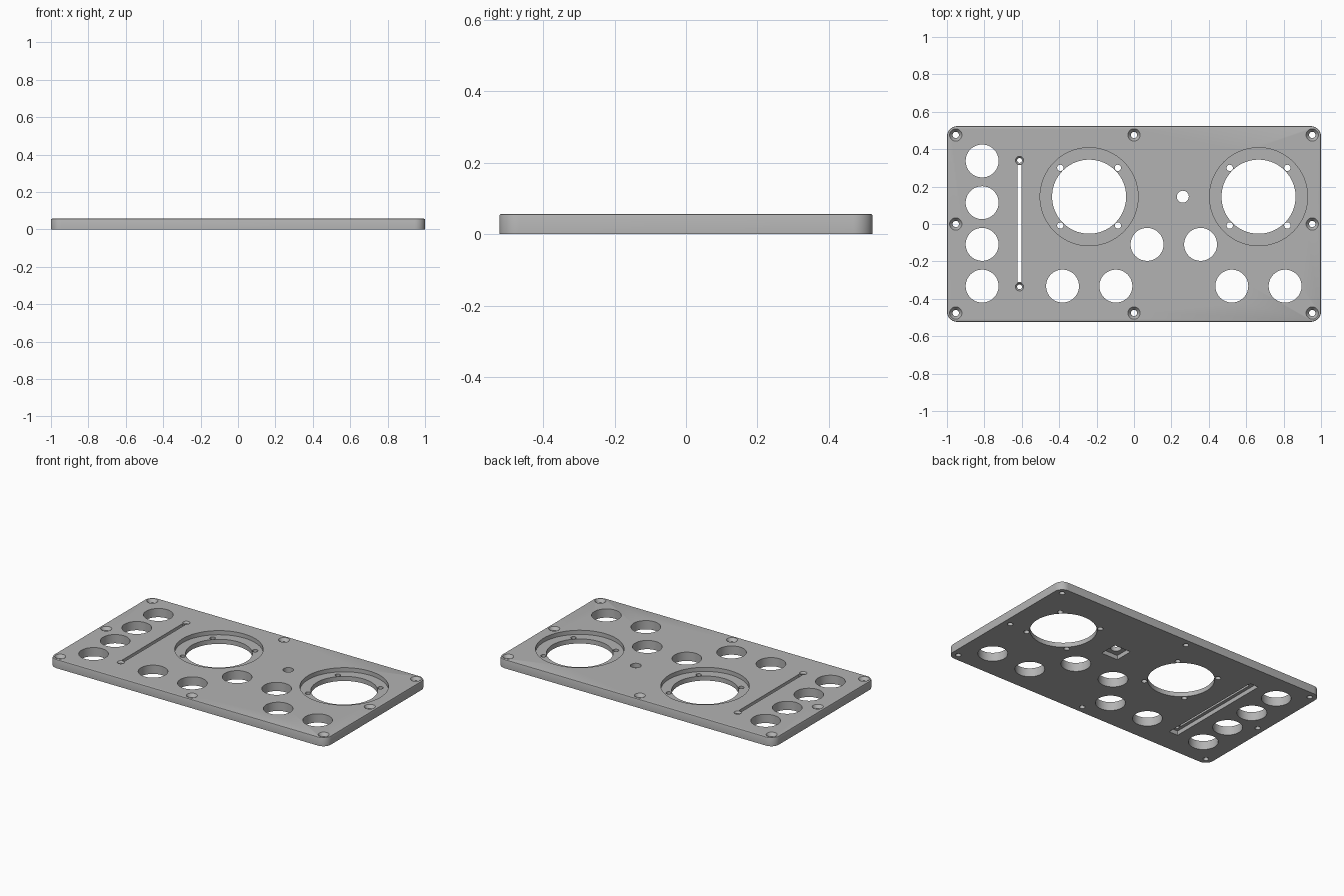
import bpy, bmesh, math
from mathutils import Matrix

if "Cube" in bpy.data.objects:
    bpy.data.objects.remove(bpy.data.objects["Cube"])

T = 0.057            # panel thickness
HX, HY = 1.0, 0.523  # panel half sizes
CORNER = 0.055

metal = bpy.data.materials.new("panel grey")
metal.diffuse_color = (0.45, 0.45, 0.45, 1)
metal.use_nodes = True
metal.node_tree.nodes["Principled BSDF"].inputs["Base Color"].default_value = metal.diffuse_color


def make_object(name, bm):
    bmesh.ops.recalc_face_normals(bm, faces=bm.faces)
    mesh = bpy.data.meshes.new(name)
    bm.to_mesh(mesh)
    bm.free()
    mesh.materials.append(metal)
    ob = bpy.data.objects.new(name, mesh)
    bpy.context.collection.objects.link(ob)
    return ob


def add_cone(bm, x, y, z0, z1, r0, r1, sides):
    bmesh.ops.create_cone(bm, cap_ends=True, segments=sides, radius1=r0, radius2=r1,
                          depth=z1 - z0, matrix=Matrix.Translation((x, y, (z0 + z1) / 2)))


def add_box(bm, x, y, z0, z1, w, l):
    bmesh.ops.create_cube(bm, size=1, matrix=Matrix.Translation((x, y, (z0 + z1) / 2))
                          @ Matrix.Diagonal((w, l, z1 - z0, 1)))


# Panel: rounded outline, extruded, with a softened top rim
bm = bmesh.new()
outline = []
for i, (sx, sy) in enumerate([(1, 1), (-1, 1), (-1, -1), (1, -1)]):
    for k in range(13):
        a = math.radians(90 * i + 7.5 * k)
        outline.append(bm.verts.new((sx * (HX - CORNER) + CORNER * math.cos(a),
                                     sy * (HY - CORNER) + CORNER * math.sin(a), 0)))
base = bm.faces.new(outline)
top = bmesh.ops.extrude_face_region(bm, geom=[base], use_keep_orig=True)["geom"]
bmesh.ops.translate(bm, verts=[v for v in top if isinstance(v, bmesh.types.BMVert)],
                    vec=(0, 0, T))
rim = [e for e in bm.edges if all(v.co.z > T / 2 for v in e.verts)]
bmesh.ops.bevel(bm, geom=rim, offset=0.006, segments=2, profile=0.5, affect='EDGES')
panel = make_object("panel", bm)

cutters = []


def cutter(name, build):
    bm = bmesh.new()
    build(bm)
    ob = make_object(name, bm)
    ob.hide_render = True
    cutters.append(ob)


def hole(name, x, y, r, sides=32, z0=-0.1):
    cutter(name, lambda b: add_cone(b, x, y, z0, T + 0.1, r, r, sides))


def screw_hole(x, y, r, head, depth):
    # countersink above a straight hole; the cone carries on past the surface
    slope = (head - r) / depth
    cutter("countersink", lambda b: add_cone(b, x, y, T - depth, T + 0.01,
                                             r, head + slope * 0.01, 32))
    hole("screw_hole", x, y, r * 0.99, 32)


# Two dial openings with stepped recess and four fixing holes
for x in (-0.24, 0.666):
    hole("dial_recess", x, 0.146, 0.262, 96, T - 0.027)
    hole("dial_opening", x, 0.146, 0.198, 96)
    for sx in (-1, 1):
        for sy in (-1, 1):
            hole("dial_fixing", x + sx * 0.154, 0.146 + sy * 0.154, 0.017, 20)

# Round button openings
buttons = [(-0.812, y) for y in (0.337, 0.114, -0.109, -0.332)]
buttons += [(x, -0.332) for x in (-0.382, -0.097, 0.523, 0.808)]
buttons += [(0.07, -0.109), (0.356, -0.109)]
for x, y in buttons:
    hole("button_opening", x, y, 0.088, 64)

# Switch hole with square pocket underneath
hole("switch_hole", 0.261, 0.146, 0.032)
cutter("switch_pocket", lambda b: add_box(b, 0.261, 0.146, -0.1, 0.028, 0.12, 0.12))

# Slider slot with long pocket underneath and a screw at each end
cutter("slider_slot", lambda b: add_box(b, -0.612, 0.002, -0.1, T + 0.1, 0.022, 0.626))
cutter("slider_pocket", lambda b: add_box(b, -0.612, 0.002, -0.1, 0.028, 0.064, 0.74))
for y in (0.34, -0.336):
    screw_hole(-0.612, y, 0.013, 0.022, 0.012)

# Mounting screws around the border
for x in (-0.953, 0, 0.953):
    for y in (-0.476, 0, 0.476):
        if (x, y) != (0, 0):
            screw_hole(x, y, 0.017, 0.033, 0.02)

# Cut everything out, then drop the helpers
for c in cutters:
    m = panel.modifiers.new(c.name, 'BOOLEAN')
    m.operation = 'DIFFERENCE'
    m.solver = 'EXACT'
    m.object = c
bpy.context.view_layer.update()
cut = bpy.data.meshes.new_from_object(panel.evaluated_get(bpy.context.evaluated_depsgraph_get()))
panel.modifiers.clear()
panel.data = cut
for c in cutters:
    bpy.data.objects.remove(c, do_unlink=True)
cut.materials.clear()
cut.materials.append(metal)
for p in cut.polygons:
    p.material_index = 0

# Smooth curved walls, keep crisp edges
bpy.ops.object.select_all(action='DESELECT')
panel.select_set(True)
bpy.context.view_layer.objects.active = panel
bpy.ops.object.shade_smooth_by_angle(angle=math.radians(30))
